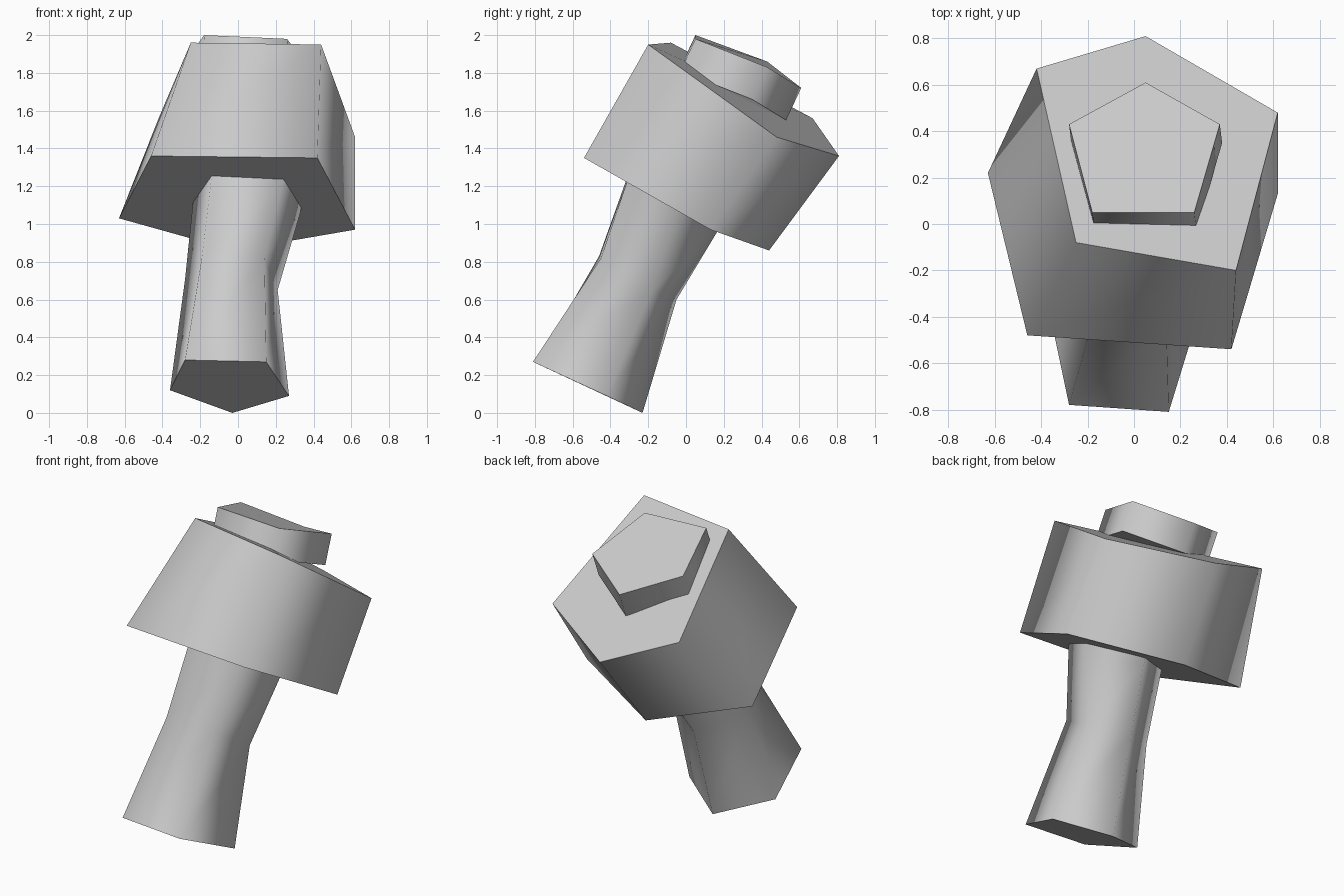
import bpy
import bmesh
from mathutils import Vector

cube = bpy.data.objects.get("Cube")
if cube:
    bpy.data.objects.remove(cube, do_unlink=True)

# One plain grey for every part
grey = bpy.data.materials.new("light grey")
grey.use_nodes = True
grey.diffuse_color = (0.6, 0.6, 0.6, 1)
grey.node_tree.nodes["Principled BSDF"].inputs["Base Color"].default_value = grey.diffuse_color


def loft(name, rings):
    """Skin five-sided rings from bottom to top, with smooth sides and crisp caps."""
    bm = bmesh.new()
    loops = [[bm.verts.new(point) for point in ring] for ring in rings]
    for lower, upper in zip(loops, loops[1:]):
        count = len(lower)
        for i in range(count):
            j = (i + 1) % count
            # The sides twist slightly, so each one is split along its ridge
            bm.faces.new((lower[i], lower[j], upper[j]))
            bm.faces.new((lower[i], upper[j], upper[i]))
    caps = [bm.faces.new(reversed(loops[0])), bm.faces.new(loops[-1])]
    for face in bm.faces:
        face.smooth = True
    for cap in caps:
        for edge in cap.edges:
            edge.smooth = False
    bmesh.ops.recalc_face_normals(bm, faces=bm.faces[:])
    mesh = bpy.data.meshes.new(name)
    bm.to_mesh(mesh)
    bm.free()
    mesh.materials.append(grey)
    obj = bpy.data.objects.new(name, mesh)
    bpy.context.collection.objects.link(obj)
    return obj


def shifted(ring, offset):
    """Copy a ring, moved along the leaning axis."""
    return [Vector(point) + Vector(offset) for point in ring]


# Leaning handle: wide foot, narrow waist, flared neck sunk into the head
foot = [(-.28, -.78, .28), (.15, -.81, .27), (.27, -.42, .09),
        (-.03, -.23, 0), (-.36, -.4, .12)]
waist = [(-.19, -.46, .83), (.14, -.45, .82), (.21, -.18, .65),
         (-.02, -.05, .6), (-.28, -.22, .71)]
neck = [(-.14, -.31, 1.25), (.24, -.31, 1.23), (.33, -.05, 1.06),
        (.06, .16, .95), (-.24, -.04, 1.1)]
loft("handle", [foot, waist, neck, shifted(neck, (.02, .06, .12))])

# Heavy five-sided head
head_base = [(-.46, -.48, 1.36), (.42, -.54, 1.35), (.62, .13, .97),
             (-.02, .44, .86), (-.63, .22, 1.03)]
head_top = [(-.25, -.08, 1.96), (.44, -.2, 1.95), (.62, .48, 1.46),
            (.05, .81, 1.36), (-.42, .67, 1.56)]
loft("head", [head_base, head_top])

# Small knob on top of the head
knob_top = [(-.18, .05, 2), (.26, .05, 1.98), (.37, .43, 1.83),
            (.05, .61, 1.72), (-.28, .43, 1.86)]
loft("knob", [shifted(knob_top, (.01, -.08, -.17)), knob_top])
